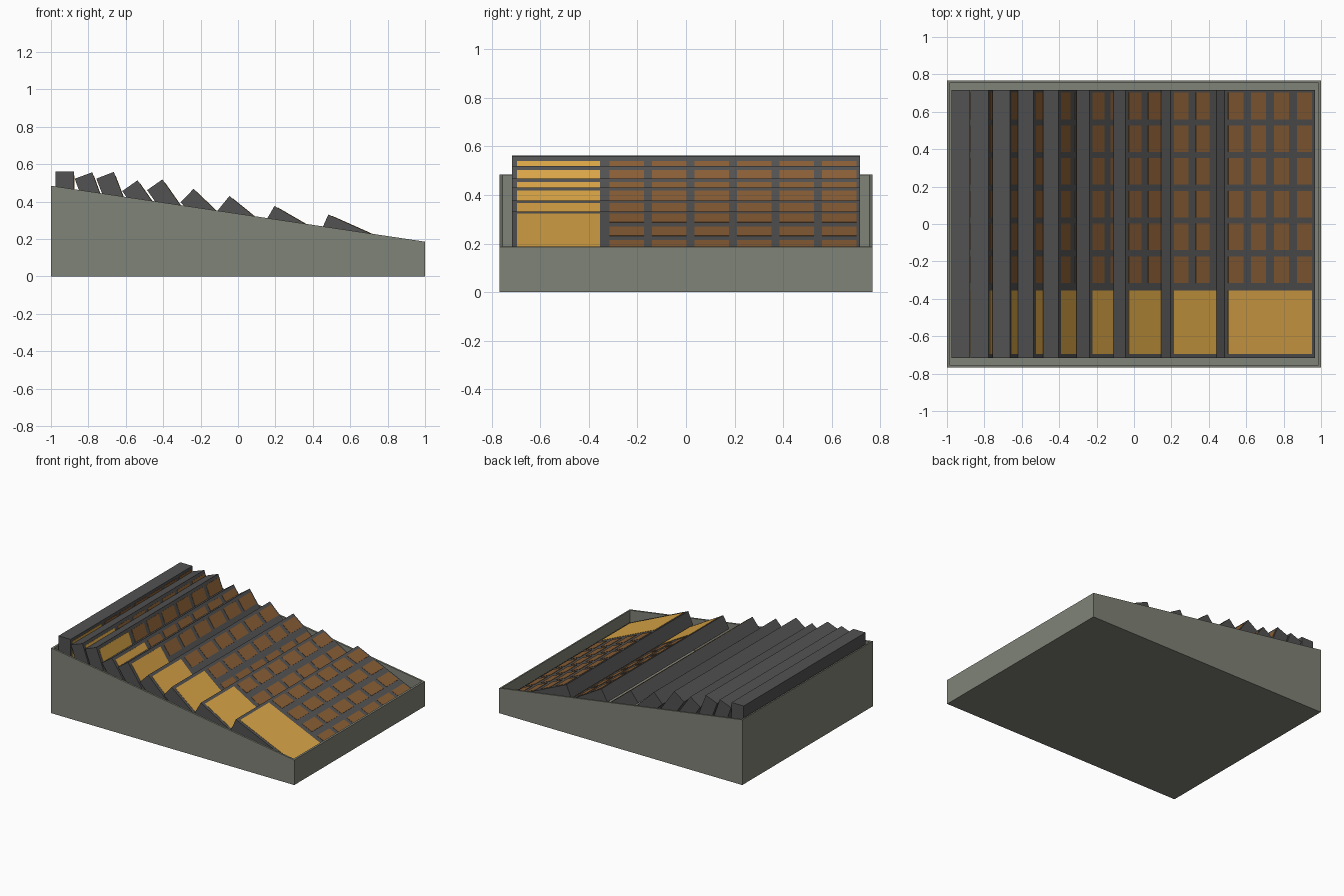
import bpy, bmesh
from math import radians
from mathutils import Matrix, Vector

cube = bpy.data.objects.get("Cube")
if cube:
    bpy.data.objects.remove(cube, do_unlink=True)


def material(name, rgb):
    m = bpy.data.materials.new(name)
    m.use_nodes = True
    m.diffuse_color = (*rgb, 1)
    m.node_tree.nodes["Principled BSDF"].inputs["Base Color"].default_value = (*rgb, 1)
    return m


olive = material("olive grey", (0.216, 0.227, 0.184))
charcoal = material("charcoal", (0.085, 0.085, 0.085))
brown = material("brown", (0.25, 0.112, 0.036))
amber = material("amber", (0.70, 0.375, 0.062))


def add_box(bm, lo, hi, index=0):
    """Add an axis-aligned box between two corners."""
    lo, hi = Vector(lo), Vector(hi)
    mat = Matrix.Translation((lo + hi) / 2) @ Matrix.Diagonal((*(hi - lo), 1))
    verts = bmesh.ops.create_cube(bm, size=1, matrix=mat)["verts"]
    for f in {f for v in verts for f in v.link_faces}:
        f.material_index = index
    return verts


def finish(bm, name, mats):
    bmesh.ops.recalc_face_normals(bm, faces=bm.faces)
    mesh = bpy.data.meshes.new(name)
    bm.to_mesh(mesh)
    bm.free()
    for m in mats:
        mesh.materials.append(m)
    obj = bpy.data.objects.new(name, mesh)
    bpy.context.collection.objects.link(obj)
    return obj


# Open tray with a sloping rim
FLOOR = 0.03
HALF_DEPTH = 0.767
bm = bmesh.new()
for v in add_box(bm, (-1, -HALF_DEPTH, 0), (1, HALF_DEPTH, 1)):
    if v.co.z > 0.5:
        v.co.z = 0.485 if v.co.x < 0 else 0.186
bm.normal_update()
top = max(bm.faces, key=lambda f: f.normal.z)
bmesh.ops.inset_individual(bm, faces=[top], thickness=0.019)
well = bmesh.ops.extrude_face_region(bm, geom=[top])["geom"]
for v in well:
    if isinstance(v, bmesh.types.BMVert):
        v.co.z = FLOOR
if top.is_valid and top not in well:
    bmesh.ops.delete(bm, geom=[top], context="FACES_ONLY")
finish(bm, "tray", [olive])

# Leaning slabs: top edge x, top edge z, lean from horizontal in degrees
LENGTH, THICK, HALF = 0.53, 0.1, 0.716
SLABS = [(-0.876, 0.562, 90), (-0.779, 0.557, 70), (-0.664, 0.559, 69),
         (-0.537, 0.514, 55), (-0.404, 0.519, 55), (-0.238, 0.468, 44),
         (-0.046, 0.43, 39), (0.195, 0.377, 30), (0.483, 0.331, 24)]

for i, (x, z, lean) in enumerate(SLABS):
    bm = bmesh.new()
    add_box(bm, (0, -HALF, -THICK), (LENGTH, HALF, 0))
    # Wide amber panel at the front end
    add_box(bm, (0.022, -0.695, -0.002), (0.511, -0.355, 0.002), 2)
    # Grid of brown panels
    for row in range(4):
        for col in range(6):
            u, y = 0.022 + 0.134 * row, -0.315 + 0.175 * col
            add_box(bm, (u, y, -0.002), (u + 0.088, y + 0.142, 0.002), 1)
    slab = finish(bm, f"slab_{i + 1}", [charcoal, brown, amber])
    slab.location = (x, 0, z)
    slab.rotation_euler.y = radians(lean)
